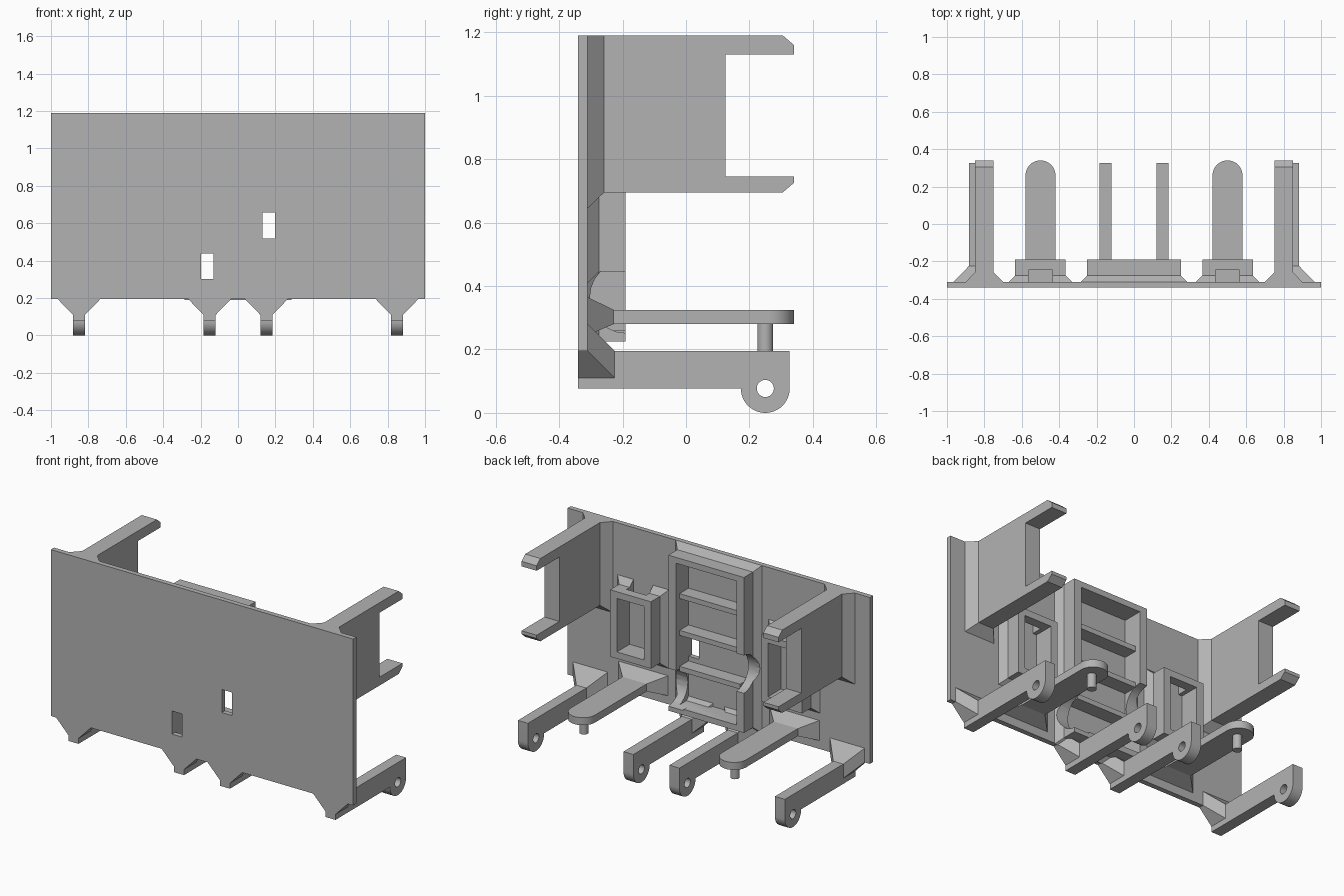
import bpy, bmesh, math
from mathutils import Vector

cube = bpy.data.objects.get("Cube")
if cube:
    bpy.data.objects.remove(cube, do_unlink=True)

grey = bpy.data.materials.new("plain_grey")
grey.use_nodes = True
COLOUR = (0.45, 0.45, 0.45, 1)
grey.diffuse_color = COLOUR
grey.node_tree.nodes["Principled BSDF"].inputs["Base Color"].default_value = COLOUR

BACK, FACE = -0.34, -0.31   # front and rear planes of the panel
RIM = -0.19                 # rear plane of the frames


def finish(name, bm):
    bmesh.ops.recalc_face_normals(bm, faces=bm.faces)
    mesh = bpy.data.meshes.new(name)
    bm.to_mesh(mesh)
    bm.free()
    mesh.materials.append(grey)
    obj = bpy.data.objects.new(name, mesh)
    bpy.context.collection.objects.link(obj)
    return obj


def select(obj):
    bpy.ops.object.select_all(action="DESELECT")
    obj.select_set(True)
    bpy.context.view_layer.objects.active = obj


def smooth(obj):
    select(obj)
    bpy.ops.object.shade_smooth_by_angle(angle=math.radians(30))


def prism(name, points, start, end, place):
    """Extrude a 2D outline from start to end; place maps (u, v, w) to space."""
    bm = bmesh.new()
    face = bm.faces.new([bm.verts.new(place(u, v, start)) for u, v in points])
    shift = Vector(place(0, 0, end)) - Vector(place(0, 0, start))
    new = bmesh.ops.extrude_face_region(bm, geom=[face])["geom"]
    bmesh.ops.translate(bm, vec=shift,
                        verts=[v for v in new if isinstance(v, bmesh.types.BMVert)])
    return finish(name, bm)


def along_x(u, v, w):
    return (w, u, v)


def along_y(u, v, w):
    return (u, w, v)


def along_z(u, v, w):
    return (u, v, w)


def rect(a, b, c, d):
    return [(a, c), (b, c), (b, d), (a, d)]


def box(name, x, y, z):
    return prism(name, rect(*x, *z), y[0], y[1], along_y)


def arc(cx, cy, r, a0, a1, n=24):
    return [(cx + r * math.cos(math.radians(a0 + (a1 - a0) * i / n)),
             cy + r * math.sin(math.radians(a0 + (a1 - a0) * i / n)))
            for i in range(n + 1)]


def flare(name, base, tip, extra=()):
    """Convex gusset between two rectangles (x0, x1, z0, z1, y)."""
    bm = bmesh.new()
    points = [(u, r[4], v) for r in (base, tip) for u, v in rect(*r[:4])]
    for p in points + list(extra):
        bm.verts.new(p)
    bmesh.ops.convex_hull(bm, input=bm.verts)
    bmesh.ops.dissolve_limit(bm, angle_limit=0.01, verts=bm.verts, edges=bm.edges)
    return finish(name, bm)


def cut(obj, cutter):
    cutter.hide_render = True
    mod = obj.modifiers.new("cut", "BOOLEAN")
    mod.operation, mod.object, mod.solver = "DIFFERENCE", cutter, "EXACT"
    select(obj)
    bpy.ops.object.modifier_apply(modifier=mod.name)
    bpy.data.objects.remove(cutter, do_unlink=True)


# Front panel with two slots
panel = box("panel", (-1, 1), (BACK, FACE), (0.195, 1.19))
for x, z in ((0.165, 0.587), (-0.165, 0.37)):
    cut(panel, box("slot_cutter", (x - 0.034, x + 0.034), (-0.4, -0.25),
                   (z - 0.069, z + 0.069)))


def frame(name, x0, x1, z0, z1, wall, top_wall):
    """Raised rectangular frame with a sloping skirt where it meets the panel."""
    s = 0.035
    obj = box(name, (x0, x1), (FACE - 0.01, RIM), (z0, z1))
    skirt = flare(name + "_skirt", (x0 - s, x1 + s, z0 - s, z1 + s, FACE),
                  (x0, x1, z0, z1, FACE + s))
    inner = (x0 + wall, x1 - wall), (-0.4, -0.1), (z0 + top_wall, z1 - top_wall)
    for part in (obj, skirt):
        cut(part, box("opening_cutter", *inner))
    return obj, skirt


# Centre frame, shelves and round notches in its side walls
parts = frame("centre_frame", -0.25, 0.25, 0.225, 1.155, 0.05, 0.035)
for side, z in ((1, 0.365), (-1, 0.575)):
    for part in parts:
        x = sorted((side * 0.15, side * 0.32))
        cut(part, prism("notch_cutter", arc(RIM, z, 0.113, 0, 345, 23),
                        x[0], x[1], along_x))
smooth(parts[0])
for i, z in enumerate((0.475, 0.69, 0.91)):
    box(f"shelf_{i + 1}", (-0.2, 0.2), (FACE, -0.225), (z - 0.015, z + 0.015))

for side, label in ((1, "left"), (-1, "right")):
    # Small side frame with a slot through its top
    c = side * 0.5
    for part in frame(label + "_side_frame", c - 0.135, c + 0.135, 0.445, 0.845,
                      0.045, 0.04):
        cut(part, box("gap_cutter", (c - 0.065, c + 0.065), (FACE, -0.245),
                      (0.75, 0.95)))

    # Forked bracket
    b = side * 0.8
    outline = [(FACE - 0.01, 0.695), (0.305, 0.695), (0.34, 0.725), (0.34, 0.745),
               (0.125, 0.745), (0.125, 1.13), (0.34, 1.13), (0.34, 1.16),
               (0.305, 1.19), (FACE - 0.01, 1.19)]
    prism(label + "_bracket", outline, b - 0.05, b + 0.05, along_x)
    flare(label + "_bracket_gusset", (b - 0.1, b + 0.1, 0.645, 1.19, FACE),
          (b - 0.05, b + 0.05, 0.695, 1.19, -0.258))

    # Round-ended arm with a pin beneath
    tongue = [(c - 0.08, FACE - 0.01), (c + 0.08, FACE - 0.01)]
    smooth(prism(label + "_pin_arm", tongue + arc(c, 0.26, 0.08, 0, 180),
                 0.28, 0.325, along_z))
    smooth(prism(label + "_pin", arc(c, 0.25, 0.025, 0, 345, 23),
                 0.195, 0.29, along_z))
    flare(label + "_pin_arm_gusset", (c - 0.165, c + 0.165, 0.245, 0.365, FACE),
          (c - 0.08, c + 0.08, 0.28, 0.325, -0.228))

# Hinge arms with eyelets along the bottom edge
for i, x in enumerate((-0.85, -0.152, 0.152, 0.85)):
    eye = (0.25, 0.077)
    outline = [(BACK, 0.195), (BACK, 0.077)] + arc(*eye, 0.077, 180, 360) + [(0.327, 0.195)]
    arm = prism(f"hinge_arm_{i + 1}", outline, x - 0.033, x + 0.033, along_x)
    cut(arm, prism("eyelet_cutter", arc(*eye, 0.027, 0, 345, 23),
                   x - 0.1, x + 0.1, along_x))
    smooth(arm)
    wide, thin = 0.115, 0.033
    tab = [(x - wide, BACK, 0.195), (x + wide, BACK, 0.195),
           (x - thin, BACK, 0.11), (x + thin, BACK, 0.11),
           (x - thin, FACE, 0.11), (x + thin, FACE, 0.11)]
    flare(f"hinge_gusset_{i + 1}", (x - wide, x + wide, 0.195, 0.28, FACE),
          (x - thin, x + thin, 0.11, 0.195, -0.225), tab)
